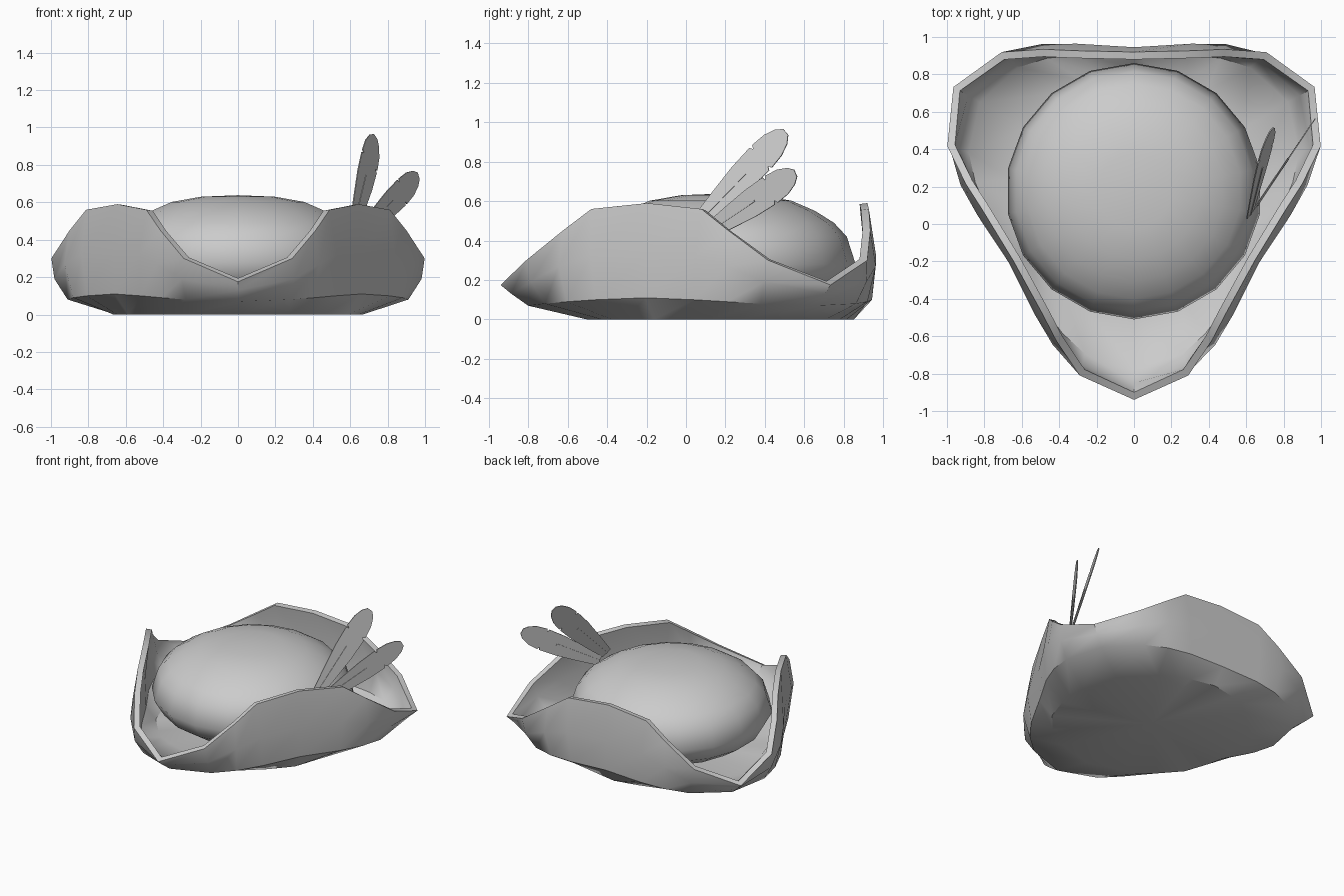
import bpy
import math
from mathutils import Vector, Matrix

cube = bpy.data.objects.get("Cube")
if cube:
    bpy.data.objects.remove(cube, do_unlink=True)

grey = bpy.data.materials.new("plain_grey")
grey.use_nodes = True
grey.diffuse_color = (0.6, 0.6, 0.6, 1)
grey.node_tree.nodes["Principled BSDF"].inputs["Base Color"].default_value = (0.6, 0.6, 0.6, 1)

CENTRE = Vector((0, 0.175, 0))


def make(name, verts, faces, thickness=0.0, offset=0.0, angle=40):
    """Mesh object with optional solid thickness and angle-limited smoothing."""
    mesh = bpy.data.meshes.new(name)
    mesh.from_pydata(verts, [], faces)
    mesh.materials.append(grey)
    obj = bpy.data.objects.new(name, mesh)
    bpy.context.collection.objects.link(obj)
    bpy.ops.object.select_all(action='DESELECT')
    obj.select_set(True)
    bpy.context.view_layer.objects.active = obj
    if thickness:
        mod = obj.modifiers.new("thickness", 'SOLIDIFY')
        mod.thickness = thickness
        mod.offset = offset
        mod.use_even_offset = True
        bpy.ops.object.modifier_apply(modifier=mod.name)
    bpy.ops.object.shade_smooth_by_angle(angle=math.radians(angle))
    return obj


def loft(rings, bottom, top=None):
    """Faces between closed rings, closed by pole points."""
    n = len(rings[0])
    verts = [v for ring in rings for v in ring]
    faces = []
    for r in range(len(rings) - 1):
        for i in range(n):
            j = (i + 1) % n
            faces.append((r * n + i, r * n + j, (r + 1) * n + j, (r + 1) * n + i))
    verts.append(bottom)
    faces += [((i + 1) % n, i, len(verts) - 1) for i in range(n)]
    if top is not None:
        verts.append(top)
        last = (len(rings) - 1) * n
        faces += [(last + i, last + (i + 1) % n, len(verts) - 1) for i in range(n)]
    return verts, faces


# Three-cornered shell: half a corner per ring (outward, sideways, height),
# mirrored and turned three times
half_corners = [
    [(0.675, 0, 0), (0.60, 0.27, 0), (0.55, 0.38, 0), (0.48, 0.46, 0), (0.338, 0.585, 0)],
    [(0.975, 0, 0.07), (0.89, 0.28, 0.08), (0.78, 0.41, 0.09), (0.635, 0.52, 0.10), (0.381, 0.66, 0.11)],
    [(1.06, 0, 0.13), (0.96, 0.30, 0.19), (0.82, 0.435, 0.27), (0.66, 0.53, 0.32), (0.385, 0.667, 0.33)],
    [(1.115, 0, 0.175), (0.985, 0.29, 0.30), (0.80, 0.415, 0.45), (0.655, 0.49, 0.56), (0.372, 0.645, 0.59)],
]


def three_fold(half):
    sector = [(u, -v, z) for u, v, z in reversed(half[1:-1])] + half
    ring = []
    for k in range(3):
        turn = Matrix.Rotation(k * math.tau / 3 - math.pi / 2, 3, 'Z')
        ring += [CENTRE + turn @ Vector(p) for p in sector]
    return ring


verts, faces = loft([three_fold(h) for h in half_corners], CENTRE.copy())
make("shell", verts, faces, thickness=0.04, offset=-1)

# Flattened ball resting in the shell
profile = [(0.30, 0.05), (0.50, 0.09), (0.62, 0.17), (0.685, 0.28), (0.64, 0.42),
           (0.575, 0.49), (0.48, 0.55), (0.36, 0.602), (0.20, 0.63)]
SIDES = 18
rings = []
for radius, z in profile:
    ring = []
    for i in range(SIDES):
        a = math.pi / 2 + math.tau * i / SIDES
        ring.append(CENTRE + Vector((radius * math.cos(a), radius * math.sin(a), z)))
    rings.append(ring)
verts, faces = loft(rings, CENTRE + Vector((0, 0, 0.04)), CENTRE + Vector((0, 0, 0.638)))
make("ball", verts, faces, angle=60)


# Feathers: thin blades with a small notch on each edge, and a central shaft
def feather(name, base, tip, across, half_width):
    base, tip = Vector(base), Vector(tip)
    along = tip - base
    across = Vector(across)
    across = (across - along * (across.dot(along) / along.length_squared)).normalized()
    normal = along.cross(across).normalized()
    outline = [(0, 0.45), (0.25, 0.72), (0.5, 0.95), (0.70, 1), (0.715, 0.75),
               (0.73, 1), (0.85, 0.9), (0.94, 0.62), (0.99, 0.25)]
    verts, faces = [], []
    for t, w in outline:
        centre = base + along * t
        side = across * (w * half_width)
        verts += [centre - side, centre, centre + side]
    for r in range(len(outline) - 1):
        for c in range(2):
            a = r * 3 + c
            faces.append((a, a + 1, a + 4, a + 3))
    make(name, verts, faces, thickness=0.006, angle=30)
    shaft, size = [], 0.006
    for t in (0, 0.55):
        for s, n in ((-1, -1), (1, -1), (1, 1), (-1, 1)):
            shaft.append(base + along * t + across * (s * size) + normal * (n * size))
    sides = [(i, (i + 1) % 4, (i + 1) % 4 + 4, i + 4) for i in range(4)]
    make(name + "_shaft", shaft, sides + [(3, 2, 1, 0), (4, 5, 6, 7)], angle=30)


feather("upper_feather", (0.62, 0.05, 0.48), (0.735, 0.51, 0.955), (-0.45, -0.55, 0.7), 0.085)
feather("lower_feather", (0.65, 0.09, 0.43), (0.967, 0.56, 0.745), (-0.27, -0.41, 0.87), 0.078)
